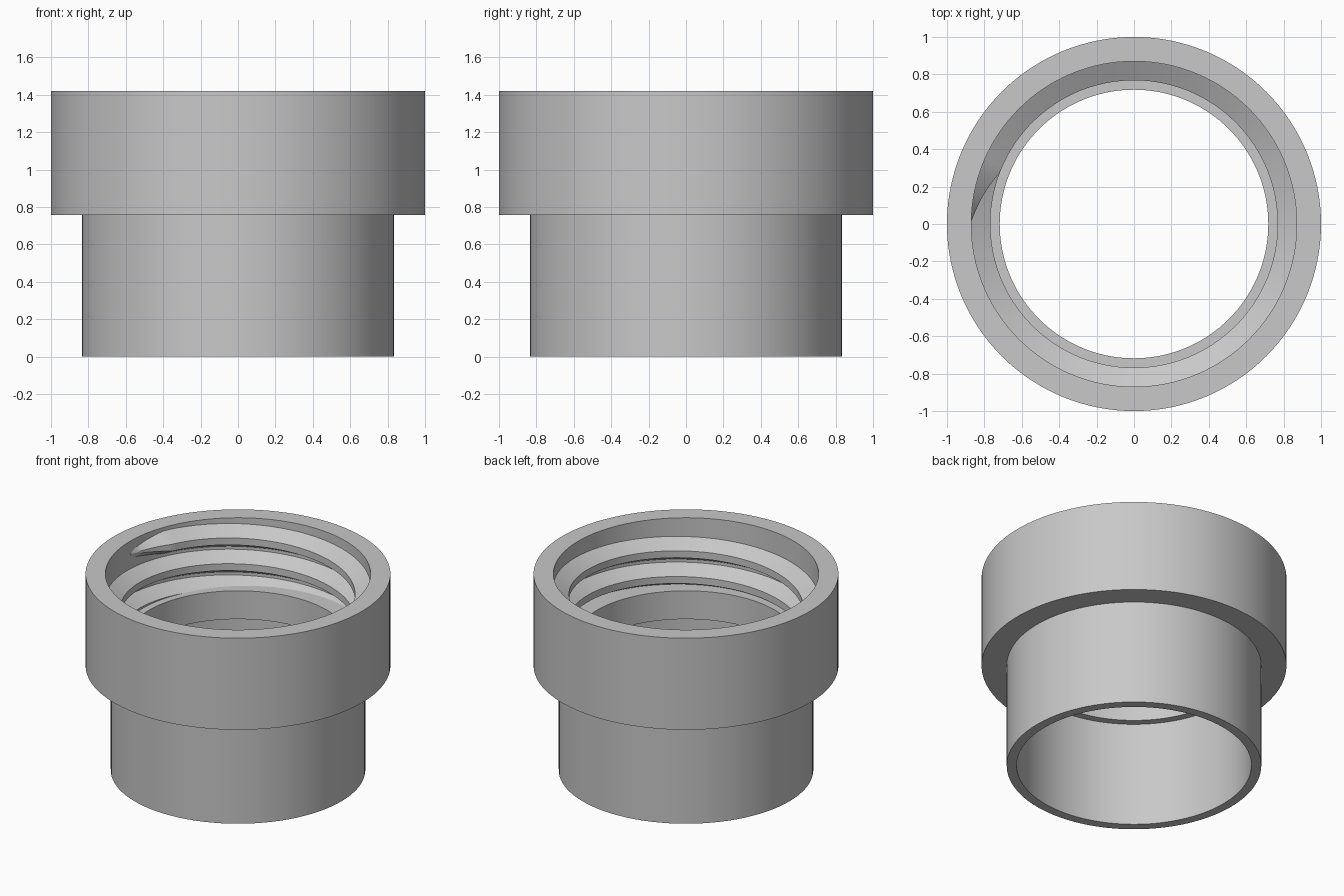
import bpy
import bmesh
from math import cos, sin, pi, radians

cube = bpy.data.objects.get("Cube")
if cube:
    bpy.data.objects.remove(cube, do_unlink=True)

SEGMENTS = 128
PITCH = 0.186

grey = bpy.data.materials.new("plain grey")
grey.use_nodes = True
colour = (0.58, 0.58, 0.58, 1)
grey.diffuse_color = colour
grey.node_tree.nodes["Principled BSDF"].inputs["Base Color"].default_value = colour


def sweep(name, sections, closed):
    """Skin a row of equal cross-sections, joined in a ring or capped."""
    bm = bmesh.new()
    rings = [[bm.verts.new(p) for p in section] for section in sections]
    pairs = list(zip(rings, rings[1:]))
    if closed:
        pairs.append((rings[-1], rings[0]))
    else:
        bm.faces.new(rings[0])
        bm.faces.new(rings[-1])
    for a, b in pairs:
        for i in range(len(a)):
            j = (i + 1) % len(a)
            bm.faces.new((a[i], a[j], b[j], b[i]))
    bmesh.ops.recalc_face_normals(bm, faces=bm.faces)
    mesh = bpy.data.meshes.new(name)
    bm.to_mesh(mesh)
    bm.free()
    mesh.materials.append(grey)
    obj = bpy.data.objects.new(name, mesh)
    bpy.context.collection.objects.link(obj)
    bpy.ops.object.select_all(action="DESELECT")
    obj.select_set(True)
    bpy.context.view_layer.objects.active = obj
    bpy.ops.object.shade_smooth_by_angle(angle=radians(30))
    return obj


def turned(profile, angle):
    return [(r * cos(angle), r * sin(angle), z) for r, z in profile]


# Stepped sleeve with an inner lip between the socket and the threaded collar
profile = [(0.77, 0), (0.835, 0), (0.835, 0.757), (1, 0.757), (1, 1.42),
           (0.87, 1.42), (0.87, 0.962), (0.718, 0.962), (0.718, 0.757), (0.77, 0.757)]
sweep("sleeve_body",
      [turned(profile, 2 * pi * i / SEGMENTS) for i in range(SEGMENTS)], True)

# Internal right-hand thread, fading into the wall at its top end
# and running down into the lip at its lower end
top_angle = radians(179)
fade = radians(20)
sections = []
for i in range(int(SEGMENTS * 2.45)):
    drop = 2 * pi * i / SEGMENTS
    grow = min(1, drop / fade)
    angle = top_angle - drop
    mid = 1.30 + PITCH * (angle - radians(135)) / (2 * pi)
    crest = 0.869 - 0.101 * grow
    root = 0.03 + 0.055 * grow
    flat = 0.023 * grow + 0.002
    thread = [(0.875, mid - root), (crest, mid - flat),
              (crest, mid + flat), (0.875, mid + root)]
    sections.append(turned(thread, angle))
sweep("inner_thread", sections, False)
